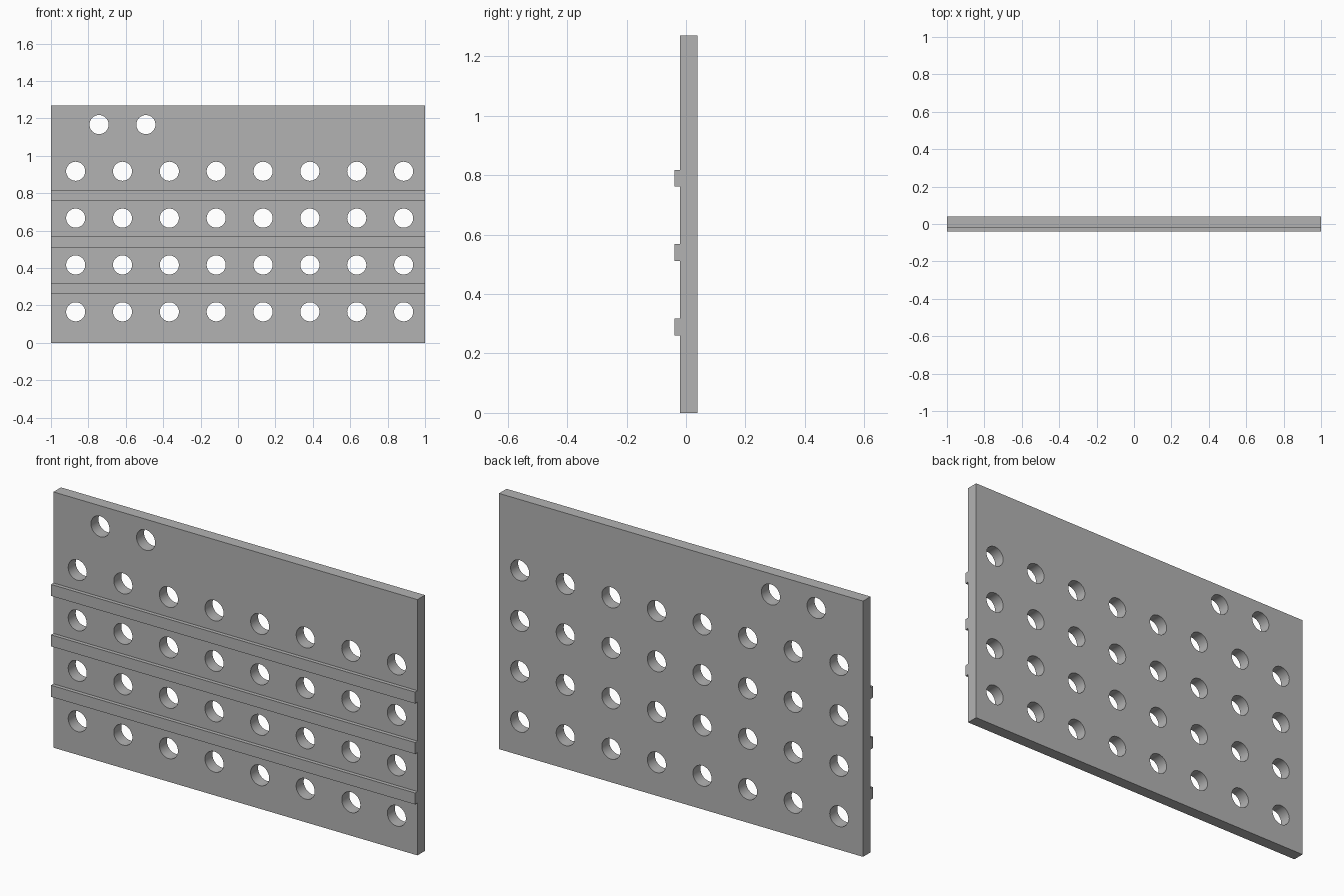
import bpy, bmesh, math
from mathutils import Matrix

cube = bpy.data.objects.get("Cube")
if cube:
    bpy.data.objects.remove(cube, do_unlink=True)

WIDTH, HEIGHT = 2.0, 1.27
FRONT, BACK, RIB_FRONT = -0.02, 0.039, -0.039
PITCH, RADIUS = 0.2505, 0.051

grey = bpy.data.materials.new("plain grey")
grey.use_nodes = True
colour = (0.45, 0.45, 0.45, 1)
grey.diffuse_color = colour
grey.node_tree.nodes["Principled BSDF"].inputs["Base Color"].default_value = colour


def add_object(name, bm):
    mesh = bpy.data.meshes.new(name)
    bm.to_mesh(mesh)
    bm.free()
    mesh.materials.append(grey)
    obj = bpy.data.objects.new(name, mesh)
    bpy.context.collection.objects.link(obj)
    return obj


def box(name, y0, y1, z0, z1):
    bm = bmesh.new()
    place = Matrix.Translation((0, (y0 + y1) / 2, (z0 + z1) / 2))
    size = Matrix.Diagonal((WIDTH, y1 - y0, z1 - z0, 1))
    bmesh.ops.create_cube(bm, size=1, matrix=place @ size)
    return add_object(name, bm)


# Hole positions: a regular grid plus two offset holes near the top
holes = [(-0.868 + PITCH * i, 0.166 + PITCH * j) for i in range(8) for j in range(4)]
holes += [(-0.743 + PITCH * i, 1.167) for i in range(2)]

# Cutter made of one cylinder per hole
bm = bmesh.new()
turn = Matrix.Rotation(math.pi / 2, 4, "X")
for x, z in holes:
    bmesh.ops.create_cone(bm, cap_ends=True, segments=48, radius1=RADIUS,
                          radius2=RADIUS, depth=0.3,
                          matrix=Matrix.Translation((x, 0, z)) @ turn)
cutter = add_object("hole_cutter", bm)
cutter.hide_render = True

# Perforated plate
plate = box("perforated_plate", FRONT, BACK, 0, HEIGHT)
cut = plate.modifiers.new("holes", "BOOLEAN")
cut.operation = "DIFFERENCE"
cut.solver = "EXACT"
cut.object = cutter
bpy.ops.object.select_all(action="DESELECT")
plate.select_set(True)
bpy.context.view_layer.objects.active = plate
bpy.ops.object.modifier_apply(modifier=cut.name)
bpy.ops.object.shade_smooth_by_angle(angle=math.radians(30))
bpy.data.objects.remove(cutter, do_unlink=True)

# Horizontal ribs on the front, between the rows of holes
for i, label in enumerate(("lower", "middle", "upper")):
    z = 0.26 + PITCH * i
    box(label + "_rib", RIB_FRONT, FRONT, z, z + 0.057)
